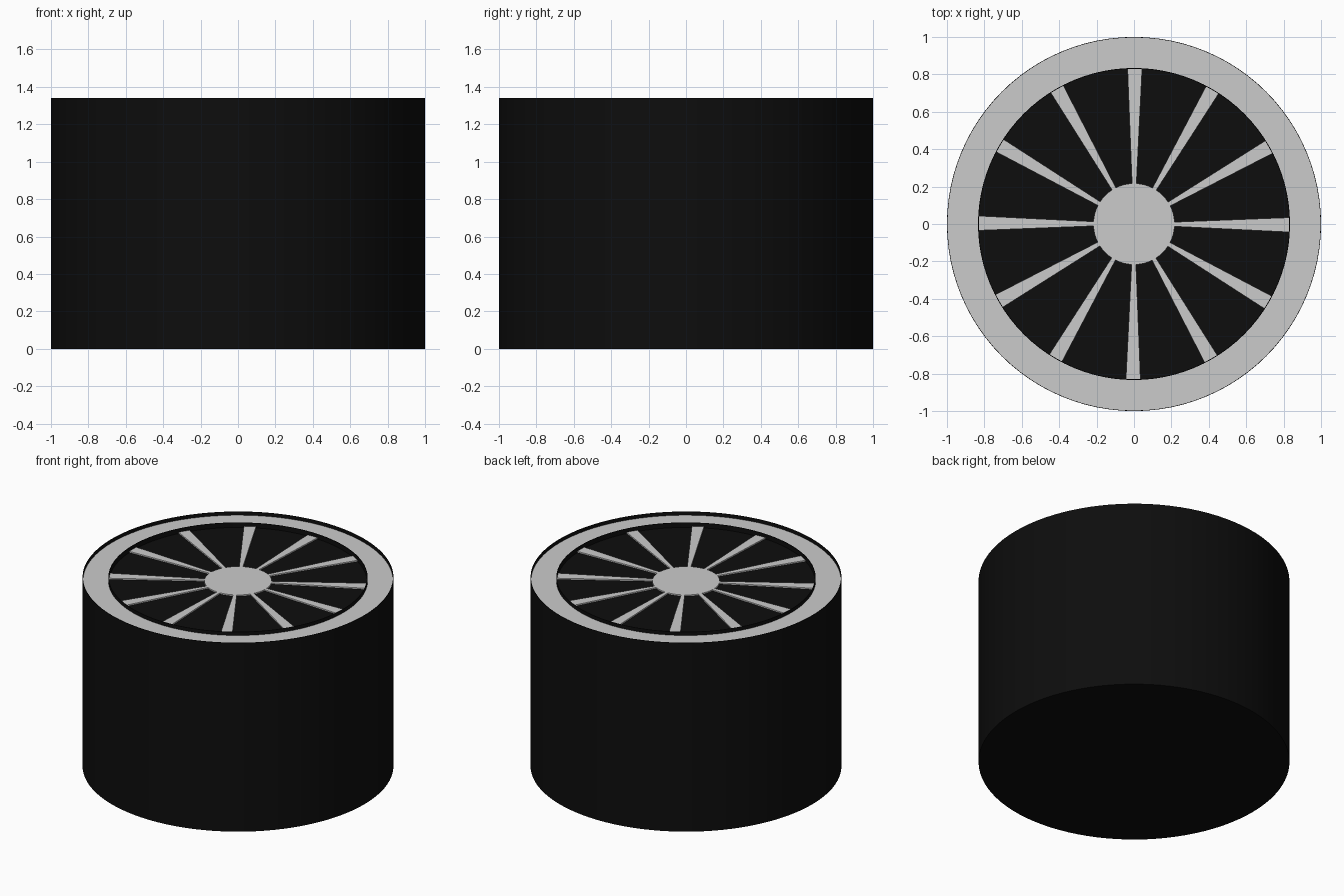
import bpy, bmesh, math

if "Cube" in bpy.data.objects:
    bpy.data.objects.remove(bpy.data.objects["Cube"])

SEG = 96
TOP = 1.34       # rim height
FACE = 1.315     # sunken grey face
HUB_R, DISH_R = 0.217, 0.832


def material(name, rgb):
    m = bpy.data.materials.new(name)
    m.diffuse_color = (*rgb, 1)
    m.use_nodes = True
    m.node_tree.nodes["Principled BSDF"].inputs["Base Color"].default_value = m.diffuse_color
    return m


black = material("black rubber", (0.004, 0.004, 0.004))
grey = material("light grey metal", (0.6, 0.6, 0.6))


def make(name, bm, mat):
    bmesh.ops.recalc_face_normals(bm, faces=bm.faces)
    me = bpy.data.meshes.new(name)
    bm.to_mesh(me)
    bm.free()
    me.materials.append(mat)
    ob = bpy.data.objects.new(name, me)
    bpy.context.collection.objects.link(ob)
    bpy.context.view_layer.objects.active = ob
    ob.select_set(True)
    bpy.ops.object.shade_smooth_by_angle(angle=math.radians(30))
    ob.select_set(False)
    return ob


def lathe(name, profile, mat, closed=False):
    """Spin (radius, z) points around z."""
    bm = bmesh.new()
    vs = [bm.verts.new((r, 0, z)) for r, z in profile]
    pairs = list(zip(vs, vs[1:])) + ([(vs[-1], vs[0])] if closed else [])
    es = [bm.edges.new(p) for p in pairs]
    bmesh.ops.spin(bm, geom=vs + es, cent=(0, 0, 0), axis=(0, 0, 1),
                   angle=2 * math.pi, steps=SEG)
    bmesh.ops.remove_doubles(bm, verts=bm.verts, dist=1e-5)
    return make(name, bm, mat)


# Tyre: solid drum with a thin raised lip and a sunken floor
lathe("tyre", [(0, 0), (1, 0), (1, TOP), (0.997, TOP),
               (0.997, FACE - 0.01), (0, FACE - 0.01)], black)

# Grey outer ring lying just inside the lip
lathe("rim_ring", [(DISH_R, FACE - 0.009), (0.997, FACE - 0.009),
                   (0.997, FACE), (DISH_R, FACE)], grey, True)

# Thin black wall between ring and spokes
lathe("dish_wall", [(DISH_R - 0.002, FACE - 0.009), (DISH_R + 0.002, FACE - 0.009),
                    (DISH_R + 0.002, TOP), (DISH_R - 0.002, TOP)], black, True)

# Hub disc
lathe("hub", [(0, FACE - 0.009), (HUB_R, FACE - 0.009), (HUB_R, FACE), (0, FACE)], grey)

# Twelve tapered spokes
bm = bmesh.new()
for i in range(12):
    a = math.radians(30 * i - 0.3)
    c, s = math.cos(a), math.sin(a)
    outline = [(0.2, -0.011), (DISH_R, -0.039), (DISH_R, 0.039), (0.2, 0.011)]
    base = bm.faces.new([bm.verts.new((x * c - y * s, x * s + y * c, FACE - 0.009))
                         for x, y in outline])
    ext = bmesh.ops.extrude_face_region(bm, geom=[base])
    for v in ext["geom"]:
        if isinstance(v, bmesh.types.BMVert):
            v.co.z = FACE
make("spokes", bm, grey)
